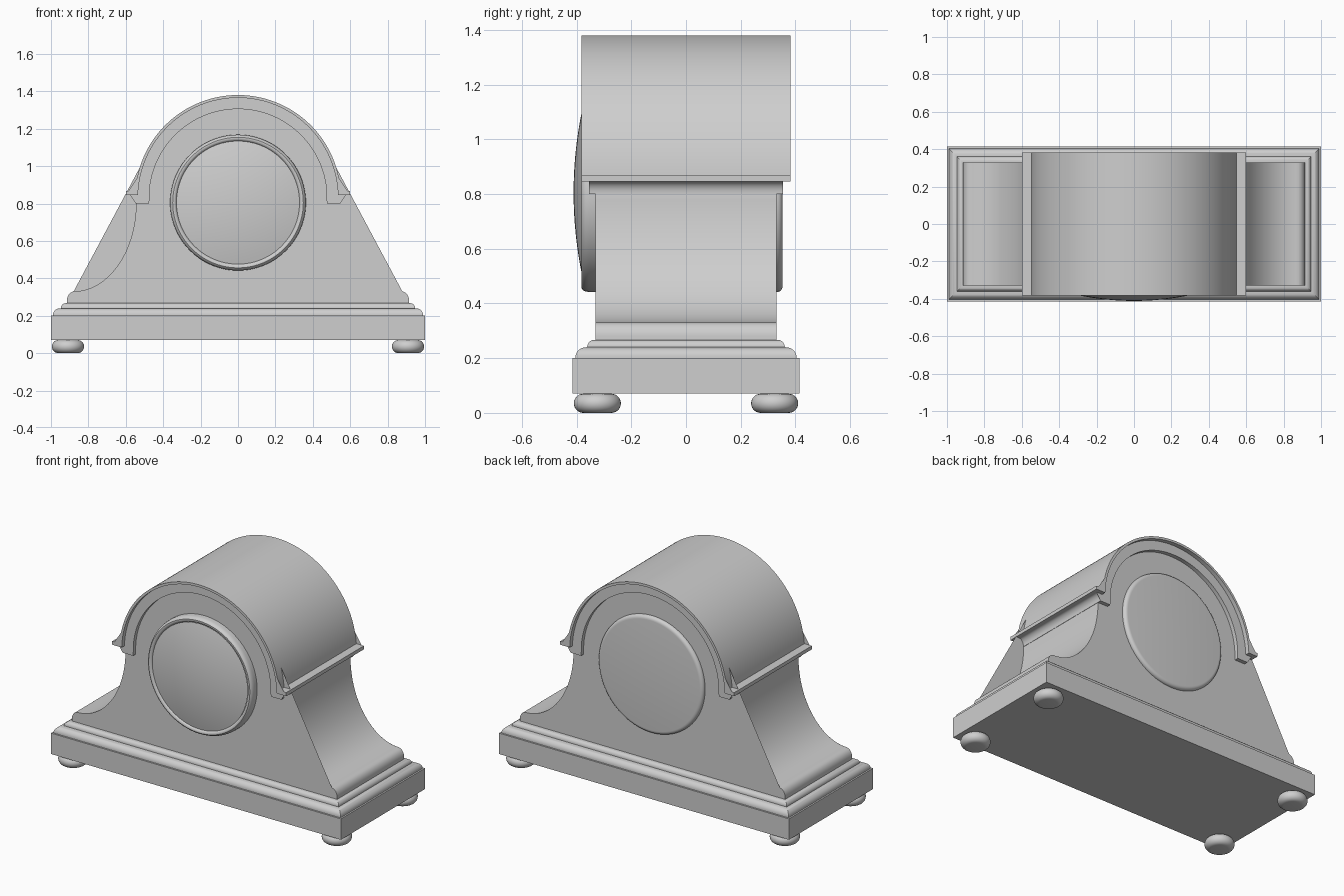
import bpy, bmesh, math
from math import sin, cos, pi, sqrt

if "Cube" in bpy.data.objects:
    bpy.data.objects.remove(bpy.data.objects["Cube"])

grey = bpy.data.materials.new("plain grey")
grey.diffuse_color = (0.62, 0.62, 0.62, 1)
grey.use_nodes = True
grey.node_tree.nodes["Principled BSDF"].inputs["Base Color"].default_value = grey.diffuse_color


def finish(name, bm, angle=35):
    bmesh.ops.remove_doubles(bm, verts=bm.verts, dist=1e-5)
    bmesh.ops.recalc_face_normals(bm, faces=bm.faces)
    me = bpy.data.meshes.new(name)
    bm.to_mesh(me)
    bm.free()
    me.materials.append(grey)
    ob = bpy.data.objects.new(name, me)
    bpy.context.collection.objects.link(ob)
    bpy.ops.object.select_all(action='DESELECT')
    ob.select_set(True)
    bpy.context.view_layer.objects.active = ob
    bpy.ops.object.shade_smooth_by_angle(angle=math.radians(angle))
    return ob


def prism(name, pts, hy):
    """Front outline (x, z) extruded through depth -hy..hy."""
    bm = bmesh.new()
    f = [bm.verts.new((x, -hy, z)) for x, z in pts]
    b = [bm.verts.new((x, hy, z)) for x, z in pts]
    n = len(pts)
    caps = [bm.faces.new(f), bm.faces.new(b[::-1])]
    for i in range(n):
        j = (i + 1) % n
        bm.faces.new((f[i], b[i], b[j], f[j]))
    bmesh.ops.triangulate(bm, faces=caps)
    return finish(name, bm)


def loft(name, rings):
    """Stack of rectangles (half x, half y, z)."""
    bm = bmesh.new()
    loops = [[bm.verts.new((sx * hx, sy * hy, z)) for sx, sy in
              ((-1, -1), (1, -1), (1, 1), (-1, 1))] for hx, hy, z in rings]
    bm.faces.new(loops[0][::-1])
    bm.faces.new(loops[-1])
    for a, b in zip(loops, loops[1:]):
        for i in range(4):
            j = (i + 1) % 4
            bm.faces.new((a[i], a[j], b[j], b[i]))
    return finish(name, bm)


def revolve(name, prof, centre, axis, n=96):
    """Spin (radius, height) points about the z or y axis."""
    bm = bmesh.new()
    cx, cy, cz = centre
    vs = []
    for r, h in prof:
        p = (cx + r, cy, cz + h) if axis == 'z' else (cx + r, cy + h, cz)
        vs.append(bm.verts.new(p))
    es = [bm.edges.new(e) for e in zip(vs, vs[1:])]
    bmesh.ops.spin(bm, geom=vs + es, cent=centre, angle=2 * pi, steps=n,
                   axis=(0, 0, 1) if axis == 'z' else (0, 1, 0))
    return finish(name, bm)


def mirrored(right):
    """Right half outline, bottom to top, completed on the left."""
    return right + [(-x, z) for x, z in reversed(right) if abs(x) > 1e-6]


def arch(r, zc=0.83, n=40):
    return [(r * cos(pi / 2 * i / n), zc + r * sin(pi / 2 * i / n)) for i in range(n)] + [(0, zc + r)]


def quarter_round(hx, hy, z0, r, straight):
    rings = [(hx, hy, z0)]
    for i in range(9):
        t = pi / 2 * i / 8
        rings.append((hx - r + r * cos(t), hy - r + r * cos(t), z0 + straight + (r - straight) * sin(t)))
    return rings


# Plinth and its two rounded mouldings
loft("plinth", [(1, 0.414, 0.07), (1, 0.414, 0.20)])
loft("lower_moulding", quarter_round(0.99, 0.404, 0.20, 0.04, 0.004))
loft("upper_moulding", quarter_round(0.947, 0.361, 0.24, 0.027, 0.002))

# Bun feet
bun = [(0, 0)] + [(0.051 + 0.035 * cos(t), 0.035 + 0.035 * sin(t))
                  for t in [-pi / 2 + pi * i / 14 for i in range(15)]] + [(0, 0.07)]
for sx, nx in ((-1, "left"), (1, "right")):
    for sy, ny in ((-1, "front"), (1, "back")):
        revolve(f"foot_{ny}_{nx}", bun, (sx * 0.909, sy * 0.324, 0), 'z', 40)

# Body with rounded toe, sweeping shoulders and arched top
toe = [(0.915, 0.262), (0.915, 0.28)]
toe += [(0.875 + 0.04 * cos(t), 0.28 + 0.05 * sin(t)) for t in [pi / 2 * i / 8 for i in range(1, 8)]]
sweep = [(0.88 - 0.335 * sin(t), 0.80 - 0.47 * cos(t)) for t in [pi / 2 * i / 32 for i in range(33)]]
prism("body", mirrored(toe + sweep + arch(0.54)), 0.33)

# Hood band with a cove under the side ledges
cove = [(0.577 - 0.030 * sin(t), 0.803 + 0.042 * (1 - cos(t)))
        for t in [pi / 2 * (1 - i / 8) for i in range(9)]]
cove = [(0.547 + 0.030 * (1 - cos(t)), 0.803 + 0.042 * sin(t)) for t in [pi / 2 * i / 8 for i in range(9)]]
band_outer = [(0.547, 0.80)] + cove + [(0.54, 0.848)] + arch(0.54)
band_inner = [(0.475, 0.80)] + arch(0.475)


def strip(outer, inner):
    full_in = mirrored(inner)
    return mirrored(outer) + full_in[::-1]


prism("hood_band", strip(band_outer, band_inner), 0.355)

# Hood shell with side ledges
z0 = 0.868
a0 = math.asin((z0 - 0.83) / 0.55)
shell_outer = [(0.60, 0.846), (0.60, z0), (0.55 * cos(a0), z0)]
shell_outer += [p for p in arch(0.55) if p[1] > z0 + 0.005]
shell_inner = [(0.535, 0.846)] + [p for p in arch(0.535) if p[1] > 0.852]
prism("hood_shell", strip(shell_outer, shell_inner), 0.382)

# Front bezel, domed glass and back plate
dial = (0, 0, 0.805)
revolve("bezel", [(0.363, -0.325), (0.363, -0.355), (0.361, -0.367), (0.356, -0.377), (0.349, -0.382),
                  (0.342, -0.382), (0.335, -0.379), (0.330, -0.373), (0.327, -0.365)], dial, 'y')
revolve("glass", [(0.329 * i / 16, -0.411 + 0.037 * (i / 16) ** 2) for i in range(17)], dial, 'y')
revolve("back_plate", [(0.363, 0.325), (0.363, 0.335), (0.361, 0.342), (0.356, 0.348),
                       (0.349, 0.352), (0.341, 0.353), (0, 0.353)], dial, 'y')
